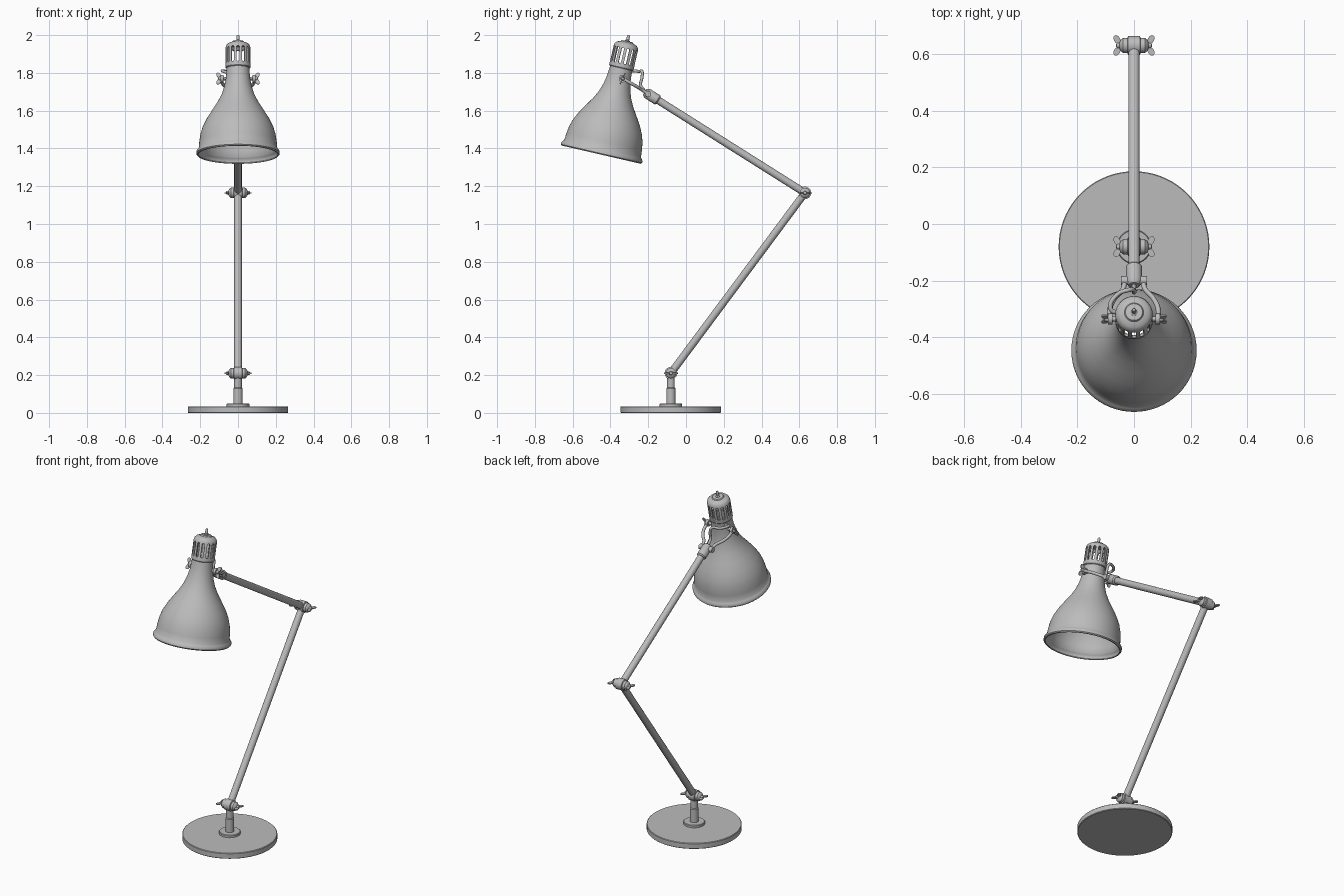
import bpy, bmesh, math
from mathutils import Matrix, Vector

cube = bpy.data.objects.get("Cube")
if cube:
    bpy.data.objects.remove(cube, do_unlink=True)

grey = bpy.data.materials.new("lamp grey")
grey.use_nodes = True
GREY = (0.5, 0.5, 0.5, 1)
grey.diffuse_color = GREY
grey.node_tree.nodes["Principled BSDF"].inputs["Base Color"].default_value = GREY


def add(name, bm, matrix=Matrix(), angle=35):
    """Turn a bmesh into a smooth shaded object."""
    bmesh.ops.recalc_face_normals(bm, faces=bm.faces)
    bm.transform(matrix)
    mesh = bpy.data.meshes.new(name)
    bm.to_mesh(mesh)
    bm.free()
    mesh.materials.append(grey)
    mesh.shade_smooth()
    mesh.set_sharp_from_angle(angle=math.radians(angle))
    ob = bpy.data.objects.new(name, mesh)
    bpy.context.collection.objects.link(ob)
    return ob


def frame(origin, direction):
    """Matrix that puts local z along a direction."""
    turn = Vector(direction).to_track_quat('Z', 'Y').to_matrix().to_4x4()
    return Matrix.Translation(origin) @ turn


def lathe(name, profile, matrix=Matrix(), steps=32, closed=False):
    """Spin (radius, height) points about local z."""
    bm = bmesh.new()
    vs = [bm.verts.new((r, 0, h)) for r, h in profile]
    edges = [bm.edges.new(p) for p in zip(vs, vs[1:])]
    if closed:
        edges.append(bm.edges.new((vs[-1], vs[0])))
    bmesh.ops.spin(bm, geom=vs + edges, cent=(0, 0, 0), axis=(0, 0, 1),
                   angle=math.tau, steps=steps)
    bmesh.ops.remove_doubles(bm, verts=bm.verts, dist=1e-5)
    return add(name, bm, matrix)


def rod(name, a, b, r, steps=24):
    a, b = Vector(a), Vector(b)
    length = (b - a).length
    return lathe(name, [(0, 0), (r, 0), (r, length), (0, length)], frame(a, b - a), steps)


def wire(name, points, r):
    """Round bent wire through the points."""
    curve = bpy.data.curves.new(name, 'CURVE')
    curve.dimensions = '3D'
    curve.bevel_depth, curve.bevel_resolution = r, 3
    curve.use_fill_caps = True
    spline = curve.splines.new('BEZIER')
    spline.bezier_points.add(len(points) - 1)
    for bp, p in zip(spline.bezier_points, points):
        bp.co = p
        bp.handle_left_type = bp.handle_right_type = 'AUTO'
    curve.materials.append(grey)
    ob = bpy.data.objects.new(name, curve)
    bpy.context.collection.objects.link(ob)
    return ob


def wing_nut(name, pivot, side, x, spread, tilt=0):
    """Hub with two rounded flat wings, on a pin along x."""
    hub = frame(Vector(pivot) + Vector((side * x, 0, 0)), (side, 0, 0))
    lathe(name + "_hub", [(0, 0), (.012, 0), (.008, .016), (0, .018)], hub, 16)
    for s in (-1, 1):
        bm = bmesh.new()
        bmesh.ops.create_cone(bm, cap_ends=True, segments=16, radius1=.011,
                              radius2=.011, depth=.006)
        # stretch each disc into a lobe leaning outwards
        for v in bm.verts:
            v.co.y *= 1.5
        lean = Matrix.Rotation(-s * side * .5, 4, 'Z')
        place = (Matrix.Translation(pivot) @ Matrix.Rotation(tilt, 4, 'X')
                 @ Matrix.Translation((side * (x + .014), s * spread, 0)) @ lean)
        add(name + "_wing", bm, place)


# Key points of the arm
foot = Vector((0, -.08, .21))
elbow = Vector((0, .63, 1.165))
wrist = Vector((0, -.2, 1.688))
tilt_pin = Vector((0, -.335, 1.77))

# Base and post
base = Vector((0, -.08, 0))
lathe("base", [(0, 0), (.263, 0), (.266, .003), (.266, .032), (.263, .035), (0, .035)],
      Matrix.Translation(base), 72)
lathe("post", [(0, .03), (.06, .03), (.06, .047), (.057, .05), (.024, .05), (.024, .13),
               (.02, .135), (.02, .2), (0, .2)], Matrix.Translation(base))

# Arm tubes
rod("lower_arm", foot, elbow, .02)
rod("upper_arm", elbow, wrist, .02)

# Barrel joints with wing nuts
for name, p in (("foot_joint", foot), ("elbow_joint", elbow)):
    half = [(.033, .021), (.027, .023), (.027, .038), (.02, .047), (.01, .051), (0, .052)]
    profile = [(r, -h) for r, h in reversed(half)] + half
    lathe(name, profile, frame(p, (1, 0, 0)))
    for side in (-1, 1):
        wing_nut(name + "_nut", p, side, .046, .021)

# Collar at the end of the upper arm, with its cross pin
along = (wrist - elbow).normalized()
lathe("collar", [(0, -.065), (.022, -.065), (.028, -.058), (.028, .005), (.02, .02), (0, .024)],
      frame(wrist, along))
rod("collar_pin", wrist - Vector((.045, 0, 0)), wrist + Vector((.045, 0, 0)), .016)

# Fork around the shade neck, and its screws
for side in (-1, 1):
    wire("fork_tine", [(side * x, y, z) for x, y, z in
                       ((.035, -.19, 1.682), (.037, -.225, 1.705), (.07, -.265, 1.73),
                        (.085, -.3, 1.75), (.083, -.345, 1.776))], .009)
    pin = Vector((side * .05, 0, 0)) + tilt_pin
    rod("tilt_pin", pin, pin + Vector((side * .045, 0, 0)), .009, 16)
    rod("tilt_washer", pin + Vector((side * .026, 0, 0)),
        pin + Vector((side * .042, 0, 0)), .02)
    wing_nut("tilt_nut", tilt_pin, side, .088, .018, math.radians(65))

# Shade, hollow all the way up
head = frame((0, -.449, 1.367), (0, math.sin(math.radians(13)), math.cos(math.radians(13))))
outer = [(.216, 0), (.221, .006), (.221, .016), (.214, .026), (.208, .034), (.205, .07),
         (.199, .11), (.187, .15), (.165, .195), (.137, .24), (.108, .285), (.087, .327),
         (.073, .37), (.065, .41), (.061, .45), (.06, .48)]
inner = [(r - .007, h) for r, h in reversed(outer)]
lathe("shade", outer + inner, head, 64, closed=True)

# Vented cap with a ring of slots cut through its wall
cap = lathe("vent_cap", [(0, .618), (.03, .616), (.034, .61), (.052, .604), (.062, .594),
                         (.066, .58), (.066, .474), (.063, .47), (.057, .47), (.057, .58),
                         (.045, .595), (0, .6)], head, 56)
bm = bmesh.new()
SLOTS = 14
for i in range(SLOTS):
    new = bmesh.ops.create_cone(bm, cap_ends=True, segments=12, radius1=.0075,
                                radius2=.0075, depth=.05)["verts"]
    bmesh.ops.rotate(bm, verts=new, matrix=Matrix.Rotation(math.pi / 12, 3, 'Z'))
    bmesh.ops.rotate(bm, verts=new, matrix=Matrix.Rotation(math.pi / 2, 3, 'Y'))
    for v in new:
        v.co.z += math.copysign(.035, v.co.z)
    bmesh.ops.translate(bm, verts=new, vec=(.065, 0, .537))
    bmesh.ops.rotate(bm, verts=new, matrix=Matrix.Rotation((i + .5) * math.tau / SLOTS, 3, 'Z'))
cutter = add("slot_cutter", bm, head)
cutter.hide_render = True
cut = cap.modifiers.new("slots", 'BOOLEAN')
cut.operation, cut.solver, cut.object = 'DIFFERENCE', 'EXACT', cutter
cut_mesh = bpy.data.meshes.new_from_object(
    cap.evaluated_get(bpy.context.evaluated_depsgraph_get()))
cap.modifiers.clear()
cap.data = cut_mesh
cut_mesh.set_sharp_from_angle(angle=math.radians(35))
bpy.data.objects.remove(cutter, do_unlink=True)

# Pin on top of the cap
lathe("top_pin", [(0, .61), (.014, .61), (.014, .62), (.008, .624), (.008, .645),
                  (.005, .65), (0, .65)], head, 16)

# Cord looping from the neck to the arm
wire("cord", [(-.05, -.315, 1.8), (-.082, -.3, 1.81), (-.06, -.25, 1.808),
              (-.015, -.232, 1.805), (0, -.234, 1.77), (0, -.24, 1.735),
              (0, -.215, 1.7)], .008)
